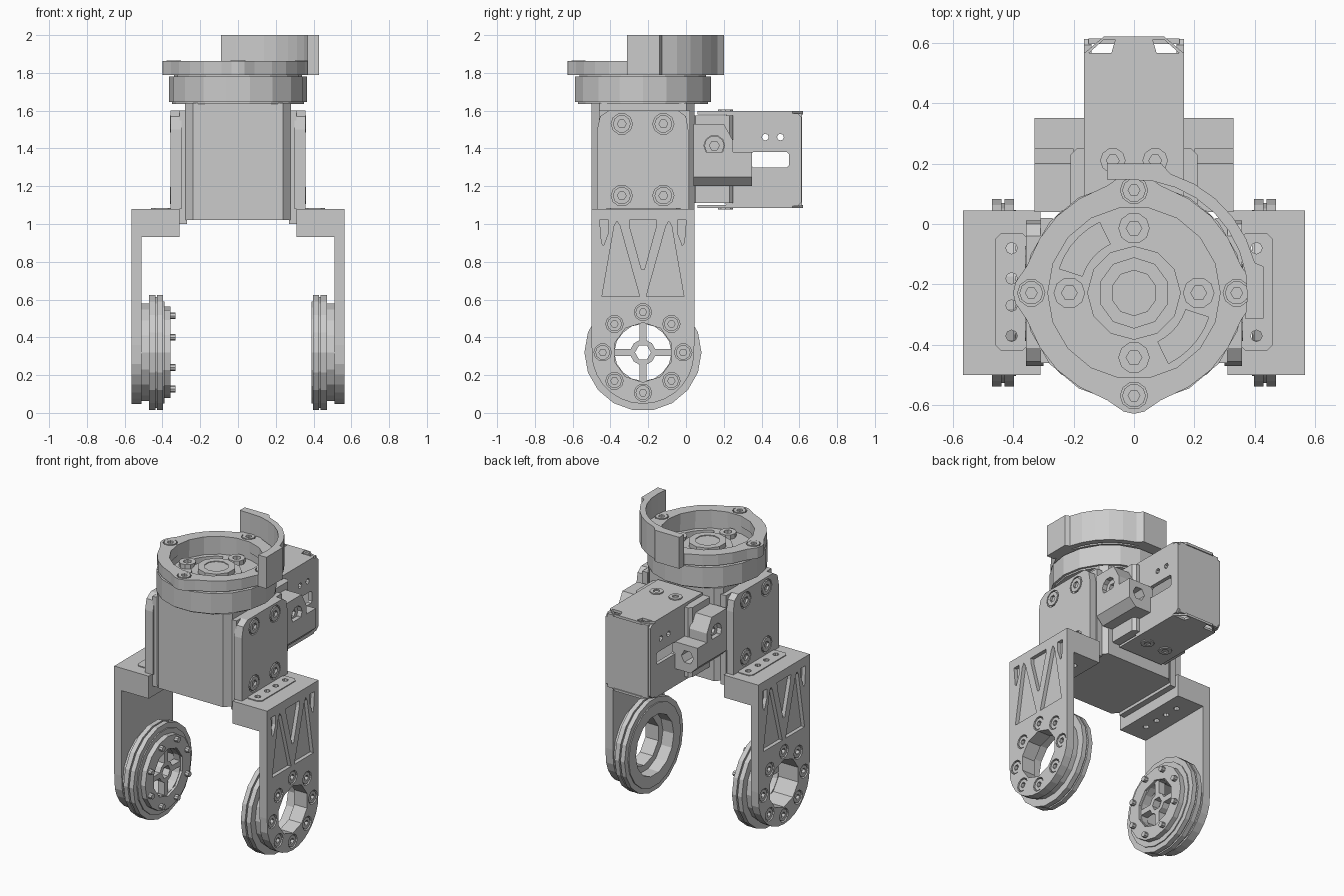
import bpy, bmesh
from math import sin, cos, radians, pi
from mathutils import Matrix

if "Cube" in bpy.data.objects:
    bpy.data.objects.remove(bpy.data.objects["Cube"])

CY, WZ = -0.228, 0.32          # turret / wheel centre in y, wheel centre in z
FRAMES = {'x': ((0, 0, 1), (1, 0, 0), (0, 1, 0)),
          'y': ((1, 0, 0), (0, 0, -1), (0, 1, 0)),
          'z': ((1, 0, 0), (0, 1, 0), (0, 0, 1))}


def slab(name, axis, lo, hi, loops):
    """Extrude 2D loops (inner loops become holes) from lo to hi along an axis."""
    lo, hi = min(lo, hi), max(lo, hi)
    cu = bpy.data.curves.new(name, 'CURVE')
    cu.dimensions, cu.fill_mode, cu.extrude = '2D', 'BOTH', (hi - lo) / 2
    for pts in loops:
        s = cu.splines.new('POLY')
        s.points.add(len(pts) - 1)
        for p, (a, b) in zip(s.points, pts):
            p.co = (a, b, 0, 1)
        s.use_cyclic_u = True
    tmp = bpy.data.objects.new(name + "_curve", cu)
    bpy.context.scene.collection.objects.link(tmp)
    me = bpy.data.meshes.new_from_object(tmp)
    bpy.data.objects.remove(tmp)
    m = Matrix(FRAMES[axis]).to_4x4()
    m['xyz'.index(axis)][3] = (lo + hi) / 2
    me.transform(m)
    bm = bmesh.new()
    bm.from_mesh(me)
    bmesh.ops.remove_doubles(bm, verts=bm.verts, dist=1e-5)
    bmesh.ops.recalc_face_normals(bm, faces=bm.faces)
    bm.to_mesh(me)
    bm.free()
    for p in me.polygons:
        p.use_smooth = False
    ob = bpy.data.objects.new(name, me)
    bpy.context.scene.collection.objects.link(ob)
    return ob


def ngon(n, r, c=(0, 0), start=0.0):
    return [(c[0] + r * cos(radians(start) + 2 * pi * i / n),
             c[1] + r * sin(radians(start) + 2 * pi * i / n)) for i in range(n)]


def rect(a0, a1, b0, b1, c=0.0):
    if c == 0:
        return [(a0, b0), (a1, b0), (a1, b1), (a0, b1)]
    return [(a0 + c, b0), (a1 - c, b0), (a1, b0 + c), (a1, b1 - c),
            (a1 - c, b1), (a0 + c, b1), (a0, b1 - c), (a0, b0 + c)]


def arc(r, a0, a1, n, c):
    return [(c[0] + r * cos(radians(a0 + (a1 - a0) * i / n)),
             c[1] + r * sin(radians(a0 + (a1 - a0) * i / n))) for i in range(n + 1)]


def bolts(name, axis, lo, hi, centres, r):
    """Socket head bolts: round heads with hexagonal recesses."""
    slab(name, axis, lo, hi, [l for c in centres
                              for l in (ngon(10, r, c), ngon(6, r * 0.5, c))])


T, W = (0, CY), (CY, WZ)

# Main housing
slab("housing", 'z', 1.02, 1.64, [rect(-0.28, 0.28, -0.5, 0.045, 0.042)])

# Leg plate outline and its pockets (y, z)
leg = [(-0.5, 1.08), (-0.5, 0.36)] + arc(0.272, 180, 360, 14, W)[1:-1] + [(0.044, 0.36), (0.044, 1.08)]
half = [[(-0.445, 0.615), (-0.245, 0.615), (-0.35, 0.99), (-0.365, 1.015), (-0.38, 0.99)],
        [(-0.457, 1.02), (-0.41, 1.02), (-0.41, 0.955), (-0.437, 0.885), (-0.447, 0.9)]]
pockets = half + [[(2 * CY - a, b) for a, b in h] for h in half]
pockets.append([(-0.3, 1.02), (-0.156, 1.02), (-0.158, 0.985), (-0.22, 0.76), (-0.236, 0.76), (-0.298, 0.985)])
hole = ngon(10, 0.158, W, 18)
leg_bolts = ngon(8, 0.213, W)
foot_holes = [-0.08, -0.18, -0.27, -0.37]

for s, side in ((-1, "left"), (1, "right")):
    # Side plate with spacer and four bolts
    slab(side + "_spacer", 'x', s * 0.27, s * 0.31, [rect(-0.46, 0.02, 1.0, 1.6)])
    plate = [(-0.47, 1.08), (0.012, 1.08), (0.012, 1.5), (-0.0, 1.57), (-0.04, 1.6), (-0.41, 1.6), (-0.455, 1.57), (-0.47, 1.5)]
    slab(side + "_side_plate", 'x', s * 0.3, s * 0.345, [plate])
    corners = [(y, z) for y in (-0.34, -0.12) for z in (1.15, 1.53)]
    slab(side + "_side_plate_face", 'x', s * 0.345, s * 0.358, [plate] + [ngon(10, 0.056, c) for c in corners])
    bolts(side + "_side_bolts", 'x', s * 0.34, s * 0.36, corners, 0.047)

    # Arm and foot with drilled row
    drill = [ngon(8, 0.019, (s * 0.405, y)) for y in foot_holes]
    slab(side + "_arm", 'z', 0.93, 1.08, [rect(*sorted((s * 0.31, s * 0.515)), -0.5, 0.044)] + drill)
    slab(side + "_foot", 'z', 1.078, 1.086, [rect(*sorted((s * 0.35, s * 0.46)), -0.42, -0.03, 0.02)] + drill)

    # Leg: solid inner layer, pocketed outer layer
    slab(side + "_leg_inner", 'x', s * 0.51, s * 0.54, [leg, hole])
    slab(side + "_leg_outer", 'x', s * 0.54, s * 0.565,
         [leg, hole] + pockets + [ngon(10, 0.046, c) for c in leg_bolts])
    bolts(side + "_leg_bolts", 'x', s * 0.535, s * 0.56, leg_bolts, 0.039)
    slab(side + "_leg_hub", 'x', s * 0.47, s * 0.512, [ngon(18, 0.262, W), hole])

    # Two-layer wheel rim with a groove
    bore = hole if s < 0 else ngon(14, 0.2, W)
    pins = [ngon(6, 0.012, c) for c in ngon(8, 0.235, W, 22.5)] if s > 0 else []
    slab(side + "_rim_inner", 'x', s * 0.397, s * 0.428, [ngon(18, 0.31, W), bore] + pins)
    slab(side + "_rim_groove", 'x', s * 0.428, s * 0.438, [ngon(18, 0.298, W), bore])
    slab(side + "_rim_outer", 'x', s * 0.438, s * 0.47, [ngon(18, 0.31, W), bore])
    slab(side + "_rim_lip", 'x', s * 0.39, s * 0.4, [ngon(18, 0.275, W), bore])

    # Rear shoulder block beside the actuator box
    slab(side + "_shoulder_core", 'y', 0.04, 0.35,
         [[(s * 0.15, 1.2), (s * 0.28, 1.2), (s * 0.33, 1.25), (s * 0.33, 1.38), (s * 0.15, 1.38)],
          ngon(6, 0.045, (s * 0.255, 1.3))])
    slab(side + "_shoulder_ear", 'x', s * 0.2, s * 0.33,
         [[(0.04, 1.3), (0.25, 1.3), (0.25, 1.44), (0.2, 1.53), (0.04, 1.53)], ngon(10, 0.055, (0.15, 1.415))])
    bolts(side + "_shoulder_bolt", 'x', s * 0.27, s * 0.3, [(0.15, 1.415)], 0.053)

    # Actuator box side wall with slot
    slab(side + "_box_wall", 'x', s * 0.14, s * 0.165,
         [rect(0.2, 0.612, 1.095, 1.585, 0.02), rect(0.345, 0.545, 1.3, 1.38, 0.01),
          ngon(8, 0.018, (0.42, 1.46)), ngon(8, 0.018, (0.5, 1.46))])

# Left wheel cap, spider and screws
slab("wheel_cap", 'x', -0.4, -0.357, [ngon(16, 0.242, W), hole])
win = [(0.018, 0.065), (0.018, 0.148), (0.06, 0.138), (0.105, 0.105), (0.138, 0.06),
       (0.148, 0.018), (0.065, 0.018), (0.048, 0.048)]
windows = [[(CY + i * a, WZ + j * b) for a, b in win] for i in (1, -1) for j in (1, -1)]
slab("wheel_spider", 'x', -0.42, -0.372, [ngon(16, 0.165, W), ngon(6, 0.042, W)] + windows)
slab("wheel_screws", 'x', -0.36, -0.332, [ngon(8, 0.018, c) for c in ngon(8, 0.21, W, 22.5)])

# Actuator neck, box cover, floor and back
slab("actuator_neck", 'z', 1.11, 1.575, [rect(-0.21, 0.21, 0.03, 0.25, 0.02)])
cover = [(-0.165, 0.06), (0.165, 0.06), (0.165, 0.565), (0.1, 0.62), (-0.1, 0.62), (-0.165, 0.565)]
notches = [[(s * 0.15, 0.565), (s * 0.075, 0.565), (s * 0.062, 0.61), (s * 0.1, 0.61)] for s in (-1, 1)]
slab("box_cover", 'z', 1.58, 1.597, [cover] + notches)
slab("box_floor", 'z', 1.085, 1.1, [cover] + notches)
slab("box_back", 'y', 0.595, 0.613, [rect(-0.15, 0.15, 1.095, 1.585)])
for name, z0, z1 in (("cover_bolts", 1.59, 1.605), ("floor_bolts", 1.078, 1.09)):
    bolts(name, 'z', z0, z1, [(-0.07, 0.21), (0.07, 0.21)], 0.042)

# Turret base ring with recessed floor
slab("turret_base", 'z', 1.635, 1.65, [ngon(18, 0.35, T)])
slab("turret_ring", 'z', 1.645, 1.78, [ngon(18, 0.365, T), ngon(18, 0.29, T)])
slab("turret_spacer", 'z', 1.775, 1.795, [ngon(18, 0.34, T), ngon(18, 0.29, T)])
slots = [arc(0.26, a, a + 46, 5, T) + arc(0.18, a + 46, a, 5, T) for a in (116, 296)]
slab("turret_floor", 'z', 1.65, 1.74, [ngon(18, 0.295, T)] + slots)
slab("hub_ring", 'z', 1.73, 1.765, [ngon(12, 0.155, T)])
slab("hub_cap", 'z', 1.76, 1.795, [ngon(10, 0.118, T, 18), ngon(10, 0.075, T, 18)])
slab("hub_core", 'z', 1.76, 1.79, [ngon(10, 0.08, T, 18)])
bolts("turret_bolts", 'z', 1.735, 1.77, ngon(4, 0.214, T), 0.052)

# Upper flange with four pointed ears
flange = []
for k in range(4):
    for a, r in ((-14, 0.366), (-5, 0.394), (0, 0.4), (5, 0.394), (14, 0.366), (30, 0.36), (45, 0.36), (60, 0.36)):
        flange += ngon(1, r, T, k * 90 + a)
ears = ngon(4, 0.34, T)
slab("top_flange_lower", 'z', 1.79, 1.845, [flange, ngon(18, 0.285, T)])
slab("top_flange_upper", 'z', 1.845, 1.862, [flange, ngon(18, 0.285, T)] + [ngon(10, 0.045, c) for c in ears])
bolts("flange_bolts", 'z', 1.84, 1.865, ears, 0.039)

# Curved guard wall with thick ends
guard = ([(-0.09, 0.2), (0.09, 0.2)] + arc(0.412, 73, 14, 5, T) + [(0.428, -0.14), (0.428, -0.312), (0.368, -0.312)]
         + arc(0.375, -2, 92, 8, T) + [(-0.09, 0.148)])
slab("guard_wall", 'z', 1.79, 2.0, [guard])
